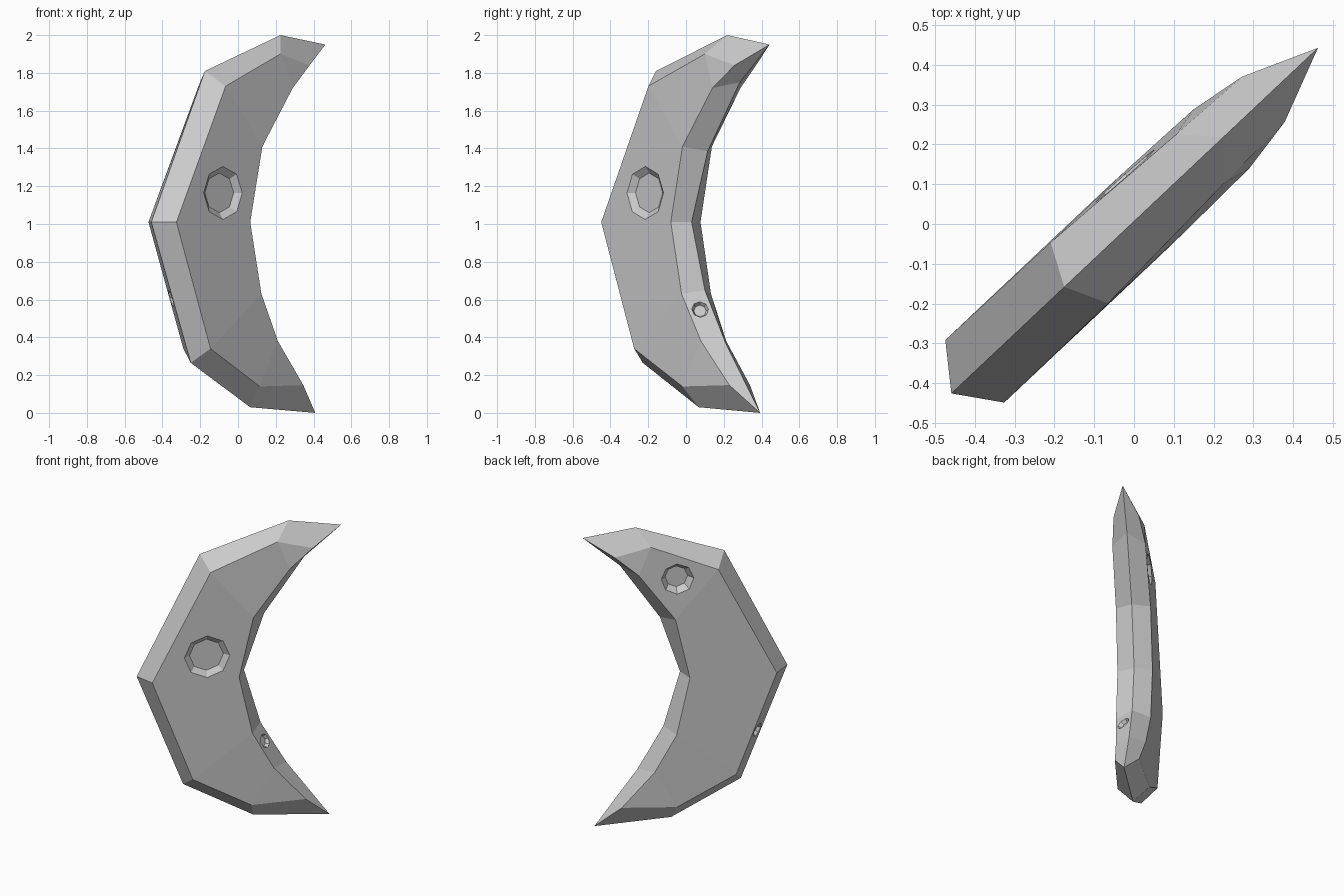
import bpy, bmesh, math
from mathutils import Vector

if "Cube" in bpy.data.objects:
    bpy.data.objects.remove(bpy.data.objects["Cube"])

YAW = math.radians(43.3)
C, S = math.cos(YAW), math.sin(YAW)


def point(u, n, z):
    """Crescent plane coordinates (along, out of front face, up) to world."""
    n -= 0.005
    return Vector((u * C + n * S, u * S - n * C, z))


# Sharp outline around the crescent: upper tip, outer curve, lower tip, inner curve
RIDGE = [(.64, 1.95), (.313, 2.0), (-.236, 1.81), (-.626, 1.01), (-.339, .265), (.093, .03),
         (.567, 0), (.30, .37), (.14, .65), (.038, 1.01), (.162, 1.385), (.41, 1.75)]
# Matching outline of the flat face, with its height above the centre plane
FACE = [(.452, 1.84, .078), (.232, 1.90, .086), (-.184, 1.73, .105), (-.545, 1.01, .108),
        (-.294, .34, .105), (.07, .14, .098), (.409, .147, .075), (.208, .38, .092),
        (.074, .63, .107), (-.008, 1.01, .108), (.081, 1.41, .107), (.307, 1.72, .102)]
COUNT = len(RIDGE)
ridge = [point(u, 0, z) for u, z in RIDGE]
front = [point(u, n, z) for u, z, n in FACE]
back = [point(u, -n, z) for u, z, n in FACE]

# Crescent body
bm = bmesh.new()
ridge_v = [bm.verts.new(p) for p in ridge]
for side in (front, back):
    f = [bm.verts.new(p) for p in side]
    for i in range(COUNT):
        j = (i + 1) % COUNT
        bm.faces.new((ridge_v[i], ridge_v[j], f[j], f[i]))
    bm.faces.new((f[0], f[1], f[11]))
    bm.faces.new((f[5], f[6], f[7]))
    for i in range(1, 5):
        bm.faces.new((f[i], f[i + 1], f[11 - i], f[12 - i]))
bmesh.ops.recalc_face_normals(bm, faces=bm.faces)
mesh = bpy.data.meshes.new("crescent_moon")
bm.to_mesh(mesh)
bm.free()
moon = bpy.data.objects.new("crescent_moon", mesh)
bpy.context.collection.objects.link(moon)


def crater(name, centre, normal, rim, floor, depth):
    """Cut an eight-sided, sloping-walled crater into the moon."""
    above = 0.03
    outer = floor + (rim - floor) * (depth + above) / depth
    bpy.ops.mesh.primitive_cone_add(vertices=8, radius1=floor, radius2=outer, depth=depth + above)
    cutter = bpy.context.object
    cutter.name = name
    cutter.rotation_mode = 'QUATERNION'
    cutter.rotation_quaternion = normal.to_track_quat('Z', 'Y')
    cutter.location = centre + normal * (above - depth) / 2
    cutter.hide_render = True
    cutter.display_type = 'WIRE'
    mod = moon.modifiers.new(name, 'BOOLEAN')
    mod.operation = 'DIFFERENCE'
    mod.solver = 'EXACT'
    mod.object = cutter


def bevel_crater(name, side, i, t, rim):
    """Crater on the slanted facet i, a fraction t along it."""
    a = (ridge[i] + side[i]) / 2
    b = (ridge[i + 1] + side[i + 1]) / 2
    across = side[i] + side[i + 1] - ridge[i] - ridge[i + 1]
    normal = (b - a).cross(across).normalized()
    centre = a.lerp(b, t)
    inward = point(-.25 if i < 6 else -.1, 0, 0.7) - centre
    if normal.dot(inward) > 0:
        normal.negate()
    crater(name, centre, normal, rim, rim * .75, .02)


# Craters on the two flat faces
out = Vector((S, -C, 0))
crater("front_crater_cutter", point(-.206, .107, 1.165), out, .14, .105, .028)
crater("back_crater_cutter", point(.07, -.098, 1.683), -out, .1, .07, .035)
# Small craters on the inner and outer slanted edges
bevel_crater("inner_edge_crater_cutter", front, 7, .65, .044)
bevel_crater("outer_edge_crater_cutter", back, 3, .57, .046)
